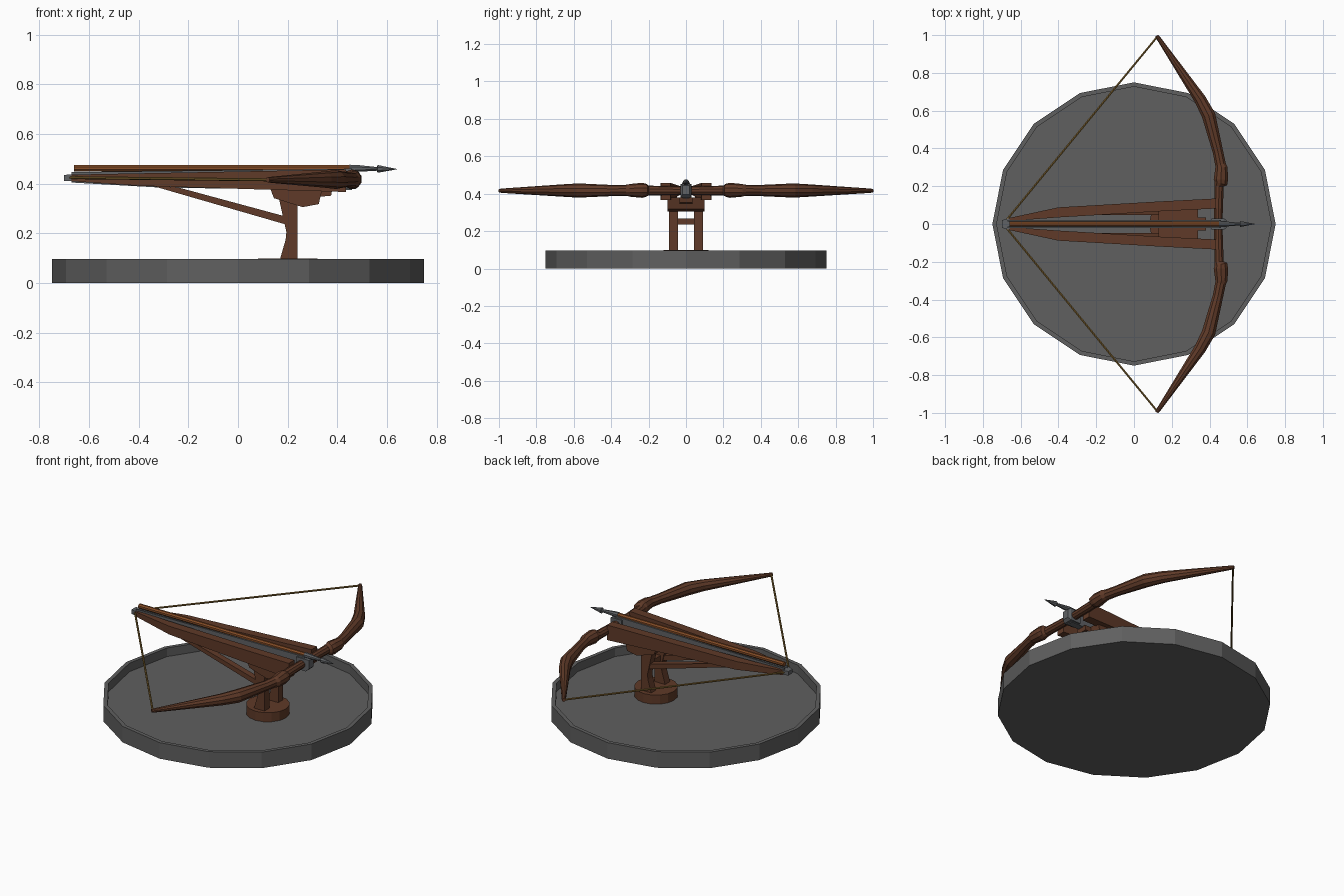
import bpy, bmesh, math
from mathutils import Vector

if "Cube" in bpy.data.objects:
    bpy.data.objects.remove(bpy.data.objects["Cube"])


def material(name, rgb):
    m = bpy.data.materials.new(name)
    m.diffuse_color = (*rgb, 1)
    m.use_nodes = True
    m.node_tree.nodes["Principled BSDF"].inputs["Base Color"].default_value = m.diffuse_color
    return m


STONE = material("grey stone", (0.115, 0.115, 0.115))
WOOD = material("dark brown wood", (0.115, 0.042, 0.021))
SHAFT = material("orange wood", (0.24, 0.075, 0.02))
METAL = material("blue grey metal", (0.115, 0.122, 0.13))
CORD = material("tan cord", (0.22, 0.13, 0.03))


def loft(name, rings, mat):
    """Skin a list of equal-length rings and cap both ends."""
    bm = bmesh.new()
    vs = [[bm.verts.new(p) for p in ring] for ring in rings]
    n = len(vs[0])
    for a, b in zip(vs, vs[1:]):
        for i in range(n):
            bm.faces.new((a[i], a[(i + 1) % n], b[(i + 1) % n], b[i]))
    bm.faces.new(vs[0][::-1])
    bm.faces.new(vs[-1])
    bmesh.ops.recalc_face_normals(bm, faces=bm.faces)
    me = bpy.data.meshes.new(name)
    bm.to_mesh(me)
    bm.free()
    me.materials.append(mat)
    ob = bpy.data.objects.new(name, me)
    bpy.context.collection.objects.link(ob)
    return ob


def mirror_y(ob):
    m = ob.modifiers.new("mirror", "MIRROR")
    m.use_axis = (False, True, False)
    return ob


def disc_ring(r, z, n, cx=0.0):
    return [(cx + r * math.cos(2 * math.pi * i / n), r * math.sin(2 * math.pi * i / n), z) for i in range(n)]


def box_ring(x, y0, y1, z0, z1):
    return [(x, y0, z0), (x, y1, z0), (x, y1, z1), (x, y0, z1)]


def slab(name, profile, y0, y1, mat):
    """Extrude an x-z profile from y0 to y1."""
    return loft(name, [[(x, y, z) for x, z in profile] for y in (y0, y1)], mat)


def tube(name, stations, n, mat):
    """Tube along (x, y, z, radius) stations, rings turned to the path."""
    pts = [Vector(s[:3]) for s in stations]
    rings = []
    for i, p in enumerate(pts):
        t = (pts[min(i + 1, len(pts) - 1)] - pts[max(i - 1, 0)]).normalized()
        u = t.cross(Vector((0, 0, 1))).normalized()
        v = u.cross(t)
        if i == 0 and abs(t.y) > 0.9:      # keep mirror seam flat
            u = Vector((1, 0, 0))
            v = Vector((0, 0, 1))
        r = stations[i][3]
        rings.append([p + r * (u * math.cos(a) + v * math.sin(a))
                      for a in (2 * math.pi * (k + 0.5) / n for k in range(n))])
    return loft(name, rings, mat)


# Round base with a raised rim
loft("round_base", [disc_ring(0.75, 0, 16), disc_ring(0.75, 0.097, 16),
                    disc_ring(0.727, 0.097, 16), disc_ring(0.727, 0.045, 16)], STONE)

# Pedestal
loft("pedestal", [disc_ring(0.12, 0.044, 16, 0.2), disc_ring(0.12, 0.1, 16, 0.2)], WOOD)

# Posts, rear struts and the bar between them
mirror_y(slab("post", [(0.17, 0.099), (0.24, 0.099), (0.24, 0.34), (0.165, 0.34),
                       (0.195, 0.205), (0.192, 0.175)], 0.043, 0.09, WOOD))
mirror_y(slab("rear_strut", [(-0.36, 0.396), (-0.24, 0.385), (0.2, 0.266), (0.2, 0.234)],
              0.048, 0.085, WOOD))
slab("post_bar", [(0.2, 0.235), (0.23, 0.235), (0.23, 0.268), (0.2, 0.268)], -0.045, 0.045, WOOD)

# Head block and front tongue
slab("head_block", [(0.13, 0.38), (0.145, 0.342), (0.26, 0.306), (0.325, 0.318),
                    (0.34, 0.38)], -0.1, 0.1, WOOD)
slab("head_tongue", [(0.3, 0.345), (0.375, 0.352), (0.38, 0.38), (0.3, 0.38)], -0.035, 0.035, WOOD)

# Splayed side rails of the stock
mirror_y(loft("side_rail", [box_ring(-0.67, 0.015, 0.03, 0.41, 0.437),
                            box_ring(-0.4, 0.035, 0.088, 0.392, 0.442),
                            box_ring(0.13, 0.067, 0.119, 0.376, 0.452),
                            box_ring(0.435, 0.082, 0.135, 0.367, 0.458)], WOOD))

# Metal centre beam with two guide lips and a front clamp
loft("centre_beam", [box_ring(-0.67, -0.018, 0.018, 0.405, 0.437),
                     box_ring(-0.3, -0.018, 0.018, 0.384, 0.442),
                     box_ring(0.46, -0.02, 0.02, 0.375, 0.45)], METAL)
mirror_y(loft("guide_lip", [box_ring(-0.67, 0.012, 0.02, 0.43, 0.447),
                            box_ring(0.46, 0.013, 0.022, 0.44, 0.461)], METAL))
loft("front_clamp", [box_ring(0.41, -0.03, 0.03, 0.38, 0.452),
                     box_ring(0.475, -0.03, 0.03, 0.38, 0.452),
                     box_ring(0.49, -0.02, 0.02, 0.395, 0.445)], METAL)
loft("string_catch", [box_ring(-0.7, -0.02, 0.02, 0.412, 0.436),
                      box_ring(-0.66, -0.03, 0.03, 0.41, 0.438)], METAL)

# Bolt: wooden shaft and metal head
tube("bolt_shaft", [(-0.66, 0, 0.462, 0.014), (0.455, 0, 0.462, 0.014)], 8, SHAFT)
tube("bolt_head", [(0.45, 0, 0.462, 0.016), (0.48, 0, 0.462, 0.015), (0.56, 0, 0.46, 0.008),
                   (0.562, 0, 0.46, 0.017), (0.64, 0, 0.459, 0.001)], 8, METAL)

# Bow limbs
mirror_y(tube("bow_limb", [(0.446, 0, 0.416, 0.023), (0.45, 0.2, 0.417, 0.026),
                           (0.46, 0.215, 0.418, 0.036), (0.46, 0.235, 0.418, 0.04),
                           (0.463, 0.30, 0.418, 0.034), (0.458, 0.315, 0.418, 0.03),
                           (0.445, 0.38, 0.417, 0.029), (0.395, 0.575, 0.417, 0.038),
                           (0.35, 0.66, 0.417, 0.033), (0.132, 0.98, 0.416, 0.012),
                           (0.12, 0.997, 0.416, 0.01)], 10, WOOD))

# Drawn string
mirror_y(tube("bow_string", [(-0.68, 0.015, 0.425, 0.006), (0.122, 0.99, 0.416, 0.006)], 6, CORD))
